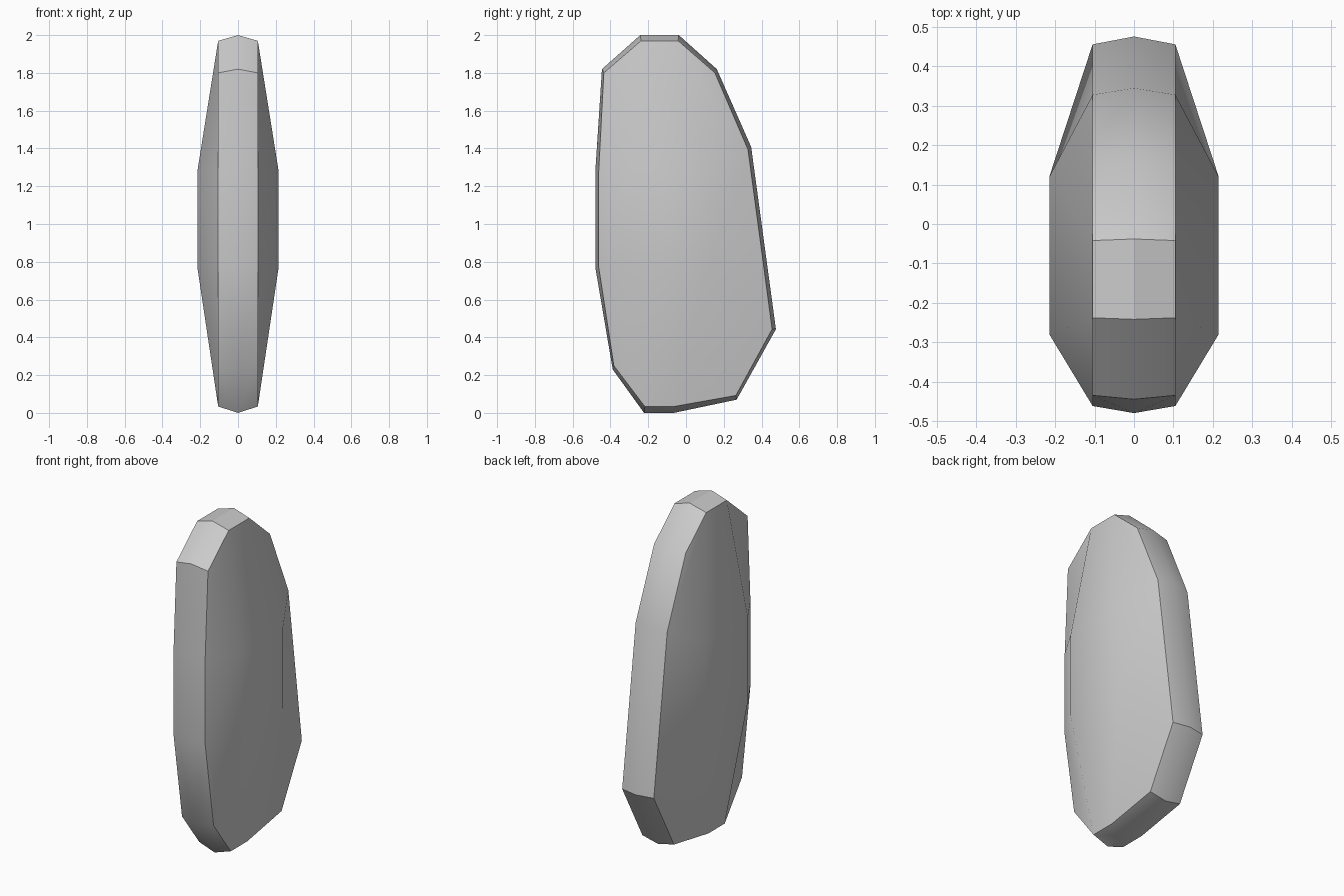
import bpy
import bmesh
import math

cube = bpy.data.objects.get("Cube")
if cube:
    bpy.data.objects.remove(cube, do_unlink=True)

grey = bpy.data.materials.new("light_grey")
grey.use_nodes = True
colour = (0.6, 0.6, 0.6, 1)
grey.diffuse_color = colour
grey.node_tree.nodes["Principled BSDF"].inputs["Base Color"].default_value = colour

# Outlines as (y, z), clockwise from the front of the top:
# the centre ridge, the rim beside it, and the raised panel on each side
RIDGE = [(-.48, 1.28), (-.445, 1.82), (-.242, 2), (-.038, 2),
         (.163, 1.82), (.345, 1.408), (.476, .443), (.268, .07),
         (-.065, 0), (-.222, 0), (-.388, .23), (-.48, .77)]
RIM = [(-.462, 1.28), (-.435, 1.8), (-.238, 1.97), (-.042, 1.97),
       (.153, 1.8), (.328, 1.395), (.456, .443), (.264, .092),
       (-.062, .034), (-.218, .034), (-.382, .25), (-.462, .77)]
PANEL = [(-.28, 1.28), (.12, 1.28), (.12, .77), (-.28, .77)]
RIM_X, PANEL_X = .105, .215

bm = bmesh.new()


def ring(x, outline):
    return [bm.verts.new((x, y, z)) for y, z in outline]


ridge = ring(0, RIDGE)
for side in (-1, 1):
    rim = ring(side * RIM_X, RIM)
    panel = ring(side * PANEL_X, PANEL)
    # Edge band from the ridge to the rim
    for i in range(len(rim)):
        bm.faces.new((ridge[i - 1], ridge[i], rim[i], rim[i - 1]))
    # Bulging side: three rim points meet at each panel corner
    for c, corner in enumerate(panel):
        a, b, d = rim[3 * c:3 * c + 3]
        bm.faces.new((a, b, d, corner))
        bm.faces.new((rim[3 * c - 1], a, corner, panel[c - 1]))
    bm.faces.new(panel)
bmesh.ops.recalc_face_normals(bm, faces=bm.faces)

mesh = bpy.data.meshes.new("rounded_slab")
bm.to_mesh(mesh)
bm.free()
mesh.materials.append(grey)
slab = bpy.data.objects.new("rounded_slab", mesh)
bpy.context.collection.objects.link(slab)

bpy.ops.object.select_all(action="DESELECT")
slab.select_set(True)
bpy.context.view_layer.objects.active = slab
bpy.ops.object.shade_smooth_by_angle(angle=math.radians(30))
